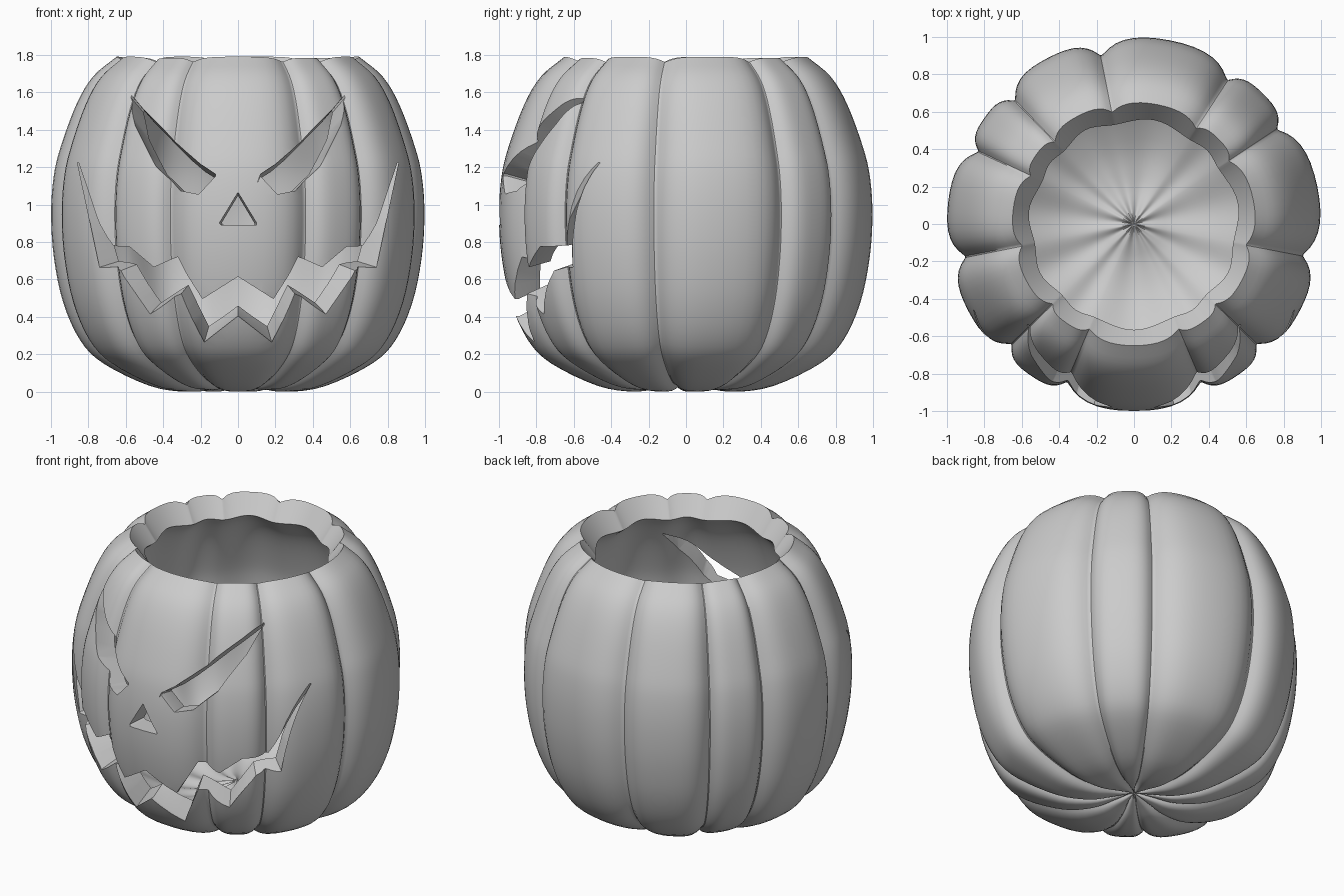
import bpy, bmesh, math
from mathutils import Vector

if "Cube" in bpy.data.objects:
    bpy.data.objects.remove(bpy.data.objects["Cube"])

CENTRE = Vector((0, 0, 0.9))
GROOVES = [-169, -135.5, -113, -67, -44.5, -10.5, 33.5, 57, 101, 134, 155]
PROFILE = [(0, .06), (.12, .03), (.27, .005), (.47, .035), (.72, .155), (.845, .28),
           (.935, .48), (.985, .72), (1, .95), (.987, 1.15), (.95, 1.31), (.865, 1.54),
           (.775, 1.69), (.65, 1.795)]


def smooth_path(pts, n):
    """Catmull-Rom through the profile points."""
    p = [Vector(q) for q in pts]
    p = [2 * p[0] - p[1]] + p + [2 * p[-1] - p[-2]]
    out = []
    for i in range(1, len(p) - 2):
        a, b, c, d = p[i - 1:i + 3]
        for k in range(n):
            t = k / n
            out.append(0.5 * (2 * b + (c - a) * t + (2 * a - 5 * b + 4 * c - d) * t * t
                              + (3 * b - a - 3 * c + d) * t ** 3))
    return out + [p[-2]]


PATH = smooth_path(PROFILE, 4)


def radius_at(z):
    for a, b in zip(PATH[8:], PATH[9:]):
        if a.y <= z <= b.y:
            return a.x + (b.x - a.x) * (z - a.y) / (b.y - a.y)
    return 0.65


# Ribs: angle, crisp outer radius factor and soft inner factor of every column
COLUMNS = []
for i, a in enumerate(GROOVES):
    b = GROOVES[(i + 1) % len(GROOVES)]
    if b < a:
        b += 360
    peak = 0.98 if b - a < 25 else 1.0
    for k in range(18):
        u = math.sin((k / 18 - 0.5) * math.pi)
        ang = math.radians((a + b) / 2 + u * (b - a) / 2)
        crisp = 0.92 + (peak - 0.92) * (1 - min(1, u ** 4 / 0.9))
        soft = 0.955 + (peak - 0.955) * (1 + math.cos(math.pi * u)) / 2
        COLUMNS.append((ang, crisp, soft))


def shell(bm, scale, inside):
    """One skin of the pumpkin; returns its top ring."""
    pole = bm.verts.new(CENTRE + (Vector((0, 0, PATH[0].y)) - CENTRE) * scale)
    prev = None
    n = len(COLUMNS)
    for p in PATH[1:]:
        depth = 1 - 0.25 * max(0, (p.y - 1.3) / 0.5)   # grooves fade towards the rim
        ring = []
        for ang, crisp, soft in COLUMNS:
            f = soft if inside else 1 - (1 - crisp) * depth
            fz = 1 - (1 - f) * 0.5
            ring.append(bm.verts.new((p.x * f * scale * math.cos(ang),
                                      p.x * f * scale * math.sin(ang),
                                      0.9 + (p.y - 0.9) * fz * scale)))
        for j in range(n):
            k = (j + 1) % n
            if prev:
                bm.faces.new((prev[j], prev[k], ring[k], ring[j]))
            else:
                bm.faces.new((pole, ring[k], ring[j]))
        prev = ring
    return prev


def finish(bm, name):
    bmesh.ops.recalc_face_normals(bm, faces=bm.faces[:])
    me = bpy.data.meshes.new(name)
    bm.to_mesh(me)
    bm.free()
    ob = bpy.data.objects.new(name, me)
    bpy.context.collection.objects.link(ob)
    return ob


# Hollow body with a rim joining both skins
bm = bmesh.new()
outer = shell(bm, 1.0, False)
inner = shell(bm, 0.87, True)
for j in range(len(outer)):
    k = (j + 1) % len(outer)
    bm.faces.new((outer[j], outer[k], inner[k], inner[j]))
body = finish(bm, "pumpkin_shell")


def cutter(name, pairs):
    """Opening from (upper, lower) front-view points, straight outside, tapering within."""
    fine = []
    for (u0, l0), (u1, l1) in zip(pairs, pairs[1:]):
        for k in range(3):
            fine.append([Vector(p).lerp(Vector(q), k / 3) for p, q in ((u0, u1), (l0, l1))])
    fine.append([Vector(p) for p in pairs[-1]])
    bm = bmesh.new()
    prev = None

    def point(p, layer):
        r = radius_at(p.y) * 0.975
        v = Vector((p.x, -math.sqrt(max(r * r - p.x * p.x, 0.01)), p.y))
        if layer == 0:
            v.y = -1.2
        if layer == 2:
            v = CENTRE + (v - CENTRE) * 0.6
        return bm.verts.new(v)

    for up, low in fine:
        sec = [point(up, i) for i in range(3)] + [point(low, i) for i in (2, 1, 0)]
        if prev:
            for j in range(6):
                k = (j + 1) % 6
                bm.faces.new((prev[j], prev[k], sec[k], sec[j]))
        else:
            bm.faces.new(sec)
        prev = sec
    bm.faces.new(prev)
    bmesh.ops.triangulate(bm, faces=bm.faces[:])
    ob = finish(bm, name)
    ob.hide_render = True
    return ob


def mirrored(pairs):
    return [tuple((-x, z) for x, z in pr) for pr in reversed(pairs)]


# Face openings
eye = [((.12, 1.167), (.12, 1.157)), ((.20, 1.22), (.21, 1.06)), ((.28, 1.29), (.31, 1.08)),
       ((.40, 1.41), (.44, 1.21)), ((.51, 1.52), (.55, 1.43)), ((.587, 1.61), (.592, 1.60))]
nose = [((-.1, .905), (-.1, .895)), ((0, 1.07), (0, .895)), ((.1, .905), (.1, .895))]
half = [((0, .62), (0, .41)), ((.19, .50), (.18, .27)), ((.33, .72), (.31, .52)),
        ((.45, .67), (.47, .42)), ((.58, .78), (.63, .65)), ((.70, .78), (.74, .67)),
        ((.852, 1.23), (.858, 1.23))]
cutters = [cutter("right_eye_cutter", eye), cutter("left_eye_cutter", mirrored(eye)),
           cutter("nose_cutter", nose), cutter("mouth_cutter", mirrored(half)[:-1] + half)]

bpy.context.view_layer.objects.active = body
body.select_set(True)
for c in cutters:
    m = body.modifiers.new(c.name, 'BOOLEAN')
    m.operation = 'DIFFERENCE'
    m.solver = 'EXACT'
    m.object = c
    bpy.ops.object.modifier_apply(modifier=m.name)
for c in cutters:
    bpy.data.objects.remove(c)

# Stand on the ground and shade
low = min(v.co.z for v in body.data.vertices)
for v in body.data.vertices:
    v.co.z -= low
bpy.ops.object.shade_smooth_by_angle(angle=math.radians(35))
